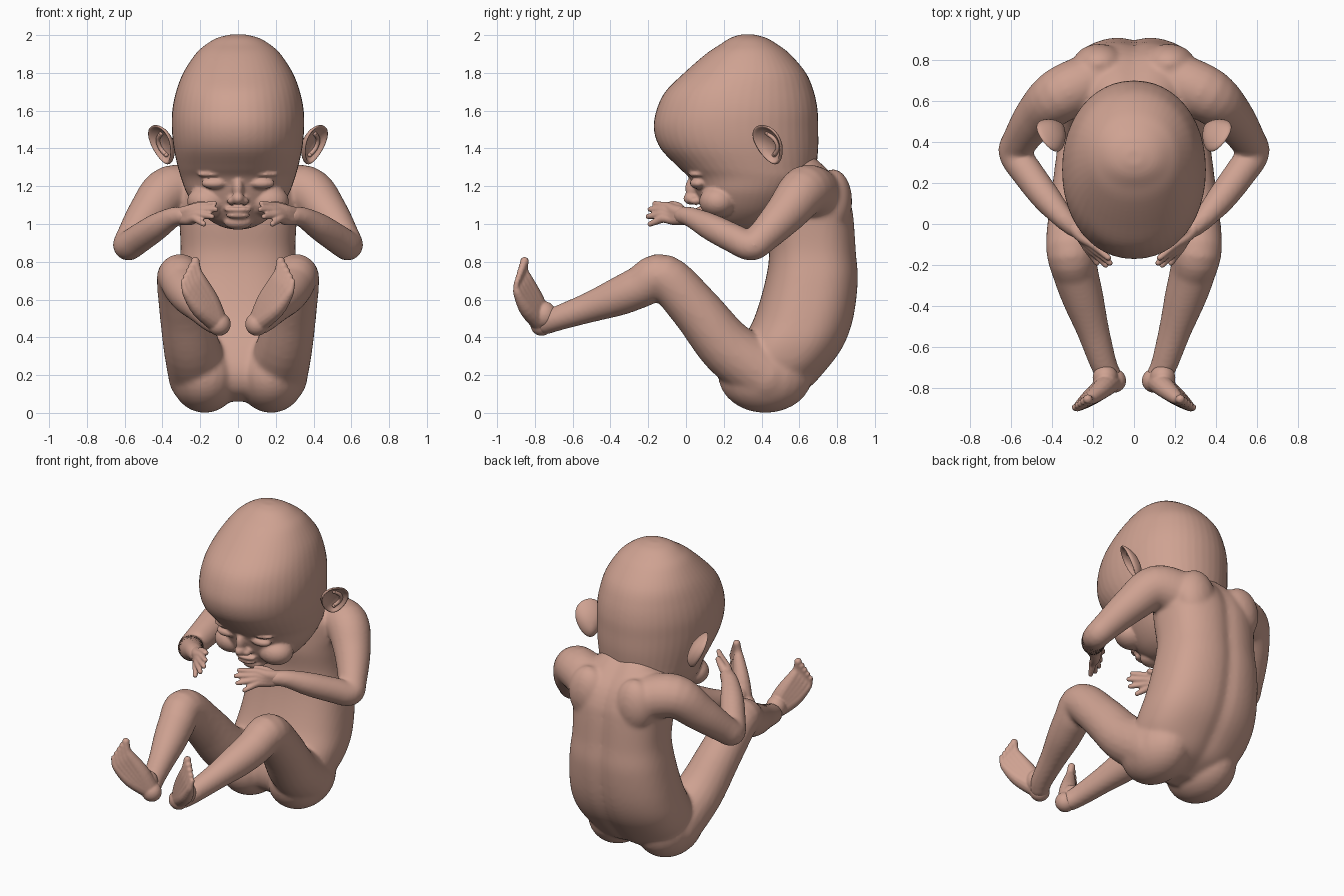
import bpy, bmesh, math
from mathutils import Vector, Matrix

if "Cube" in bpy.data.objects:
    bpy.data.objects.remove(bpy.data.objects["Cube"])

skin = bpy.data.materials.new("skin")
skin.diffuse_color = (0.62, 0.36, 0.285, 1)
skin.use_nodes = True
skin.node_tree.nodes["Principled BSDF"].inputs["Base Color"].default_value = skin.diffuse_color


def spline(rows, steps):
    """Catmull-Rom interpolation through rows of numbers."""
    out = []
    n = len(rows)
    for i in range(n - 1):
        a, b, c, d = rows[max(i - 1, 0)], rows[i], rows[i + 1], rows[min(i + 2, n - 1)]
        for k in range(steps):
            t = k / steps
            out.append([0.5 * (2 * q + (r - p) * t + (2 * p - 5 * q + 4 * r - s) * t * t
                               + (3 * q - p - 3 * r + s) * t ** 3)
                        for p, q, r, s in zip(a, b, c, d)])
    out.append(list(rows[-1]))
    return out


def loft(bm, rings):
    vs = [[bm.verts.new(p) for p in r] for r in rings]
    n = len(vs[0])
    for a, b in zip(vs, vs[1:]):
        for i in range(n):
            bm.faces.new((a[i], a[(i + 1) % n], b[(i + 1) % n], b[i]))
    bm.faces.new(vs[0][::-1])
    bm.faces.new(vs[-1])


def ball(bm, c, r, s=1):
    """Ellipsoid at c; s = -1 mirrors it."""
    m = Matrix.Translation((c[0] * s, c[1], c[2])) @ Matrix.Diagonal((*r, 1))
    bmesh.ops.create_uvsphere(bm, u_segments=24, v_segments=16, radius=1, matrix=m)


def tube(bm, pts, s=1, steps=5, seg=20):
    """Round limb through (x, y, z, radius) points with rounded ends."""
    path = spline(pts, steps)
    ps = [Vector((p[0] * s, p[1], p[2])) for p in path]
    u = v = prev = None
    rings = []
    for i, p in enumerate(ps):
        t = (ps[min(i + 1, len(ps) - 1)] - ps[max(i - 1, 0)]).normalized()
        if prev is None:
            u = t.orthogonal().normalized()
            v = t.cross(u)
        else:
            q = prev.rotation_difference(t)
            u, v = q @ u, q @ v
        prev = t
        rings.append([p + path[i][3] * (u * math.cos(a) + v * math.sin(a))
                      for a in (2 * math.pi * k / seg for k in range(seg))])
    loft(bm, rings)
    for e in (pts[0], pts[-1]):
        ball(bm, e[:3], (e[3],) * 3, s)


def slices(bm, rows, power, groove=0.0, seg=48):
    """Stack of rounded slices from (z, front y, back y, half width)."""
    rings = []
    for z, yf, yb, hw in spline(rows, 5):
        ring = []
        for k in range(seg):
            a = 2 * math.pi * k / seg
            c, s = math.cos(a), math.sin(a)
            x = hw * math.copysign(abs(c) ** (2 / power), c)
            y = (yf + yb) / 2 + (yb - yf) / 2 * math.copysign(abs(s) ** (2 / power), s)
            if s > 0:
                y -= groove * math.exp(-(x / 0.05) ** 2)
            ring.append((x, y, z))
        rings.append(ring)
    loft(bm, rings)


def finish(bm, name, voxel=0, smooth=0, subdiv=0):
    bmesh.ops.recalc_face_normals(bm, faces=bm.faces)
    me = bpy.data.meshes.new(name)
    bm.to_mesh(me)
    bm.free()
    ob = bpy.data.objects.new(name, me)
    bpy.context.collection.objects.link(ob)
    bpy.context.view_layer.objects.active = ob
    ob.select_set(True)
    if voxel:
        m = ob.modifiers.new("blend", 'REMESH')
        m.mode = 'VOXEL'
        m.voxel_size = voxel
        bpy.ops.object.modifier_apply(modifier="blend")
        m = ob.modifiers.new("soften", 'SMOOTH')
        m.factor = 0.5
        m.iterations = smooth
        bpy.ops.object.modifier_apply(modifier="soften")
    if subdiv:
        m = ob.modifiers.new("round", 'SUBSURF')
        m.levels = m.render_levels = subdiv
        bpy.ops.object.modifier_apply(modifier="round")
    ob.data.materials.clear()
    ob.data.materials.append(skin)
    ob.data.shade_smooth()
    ob.select_set(False)
    return ob


# Body: torso, buttocks, arms and legs blended together
bm = bmesh.new()
slices(bm, [(0.06, .36, .5, .1), (.12, .27, .64, .24), (.22, .24, .74, .33),
            (.35, .28, .835, .36), (.5, .36, .89, .35), (.7, .42, .915, .325),
            (.85, .44, .905, .305), (1.0, .42, .895, .31), (1.1, .42, .88, .32),
            (1.2, .42, .835, .30), (1.29, .43, .755, .22), (1.36, .48, .68, .14)],
       2.5, 0.018)
for s in (1, -1):
    ball(bm, (.175, .42, .2), (.185, .25, .2), s)          # buttock
    ball(bm, (.17, .78, 1.12), (.13, .1, .17), s)          # shoulder blade
    tube(bm, [(.2, .42, .2, .17), (.245, .22, .345, .15), (.285, .05, .55, .133),
              (.308, -.12, .72, .122), (.285, -.24, .668, .112), (.25, -.36, .615, .102),
              (.2, -.52, .555, .08), (.15, -.68, .5, .066), (.12, -.74, .475, .06)], s)
    tube(bm, [(.2, .7, 1.15, .14), (.36, .63, 1.175, .135), (.47, .53, 1.06, .112),
              (.555, .41, .935, .088), (.582, .345, .885, .08), (.52, .25, .925, .078),
              (.43, .13, .985, .072), (.345, .03, 1.035, .055), (.29, -.02, 1.045, .047)], s)
finish(bm, "body", 0.0125, 10)

# Head with closed eyes, nose, lips, cheeks and chin
bm = bmesh.new()
slices(bm, [(.972, .26, .34, .03), (.985, .2, .4, .085), (1.02, .14, .47, .15),
            (1.08, .09, .55, .215), (1.16, .055, .62, .27), (1.24, .02, .68, .3),
            (1.3, -.04, .69, .318), (1.4, -.135, .7, .34), (1.5, -.17, .7, .35),
            (1.6, -.157, .697, .348), (1.7, -.11, .677, .328), (1.8, -.01, .635, .29),
            (1.9, .105, .55, .225), (1.95, .18, .485, .17), (1.985, .235, .425, .11),
            (2.003, .29, .36, .04)], 2.1)
ball(bm, (0, .04, 1.19), (.03, .045, .06))                 # nose bridge
ball(bm, (0, .03, 1.135), (.034, .045, .034))              # nose tip
ball(bm, (0, .085, 1.076), (.075, .04, .015))              # upper lip
ball(bm, (0, .095, 1.044), (.065, .04, .015))              # lower lip
ball(bm, (0, .165, 1.01), (.075, .06, .04))                # chin
for s in (1, -1):
    ball(bm, (.034, .05, 1.122), (.024, .035, .02), s)     # nostril wing
    ball(bm, (.125, .065, 1.215), (.07, .045, .03), s)     # closed eyelid
    ball(bm, (.13, .075, 1.262), (.085, .06, .018), s)     # brow fold
    ball(bm, (.16, .17, 1.12), (.11, .1, .085), s)         # cheek
finish(bm, "head", 0.009, 4)

# Ears: tilted dish with a raised rim and inner ridge
for s, side in ((1, "right"), (-1, "left")):
    bm = bmesh.new()
    cen = Vector((.388, .45, 1.42))
    u = Vector((.62, .78, 0))
    v = Vector((.28, -.3, .9)).normalized()
    w = Vector((.78, -.62, 0))

    def ear_point(a, b, h):
        p = cen + u * a + v * b + w * h
        return Vector((p.x * s, p.y, p.z))

    rings = []
    for r, h in ((.03, -.04), (.5, -.035), (.85, -.005), (1, .015), (.97, .03),
                 (.87, .03), (.76, .008), (.4, -.008), (.03, -.012)):
        rings.append([ear_point(r * .088 * (1 + .25 * math.sin(a)) * math.cos(a),
                                r * .118 * math.sin(a), h)
                      for a in (2 * math.pi * k / 24 for k in range(24))])
    loft(bm, rings)
    ridge = [(.0, .065, .0), (.04, .03, .004), (.042, -.02, .004), (.005, -.06, .008)]
    tube(bm, [(*ear_point(*p), .012) for p in ridge], 1, 4, 10)
    finish(bm, side + "_ear", subdiv=1)

# Hands: a bone ray from the wrist through the knuckle for every finger
fingers = [((.205, -.095, 1.092), (.125, -.165, 1.108)), ((.2, -.115, 1.072), (.118, -.19, 1.078)),
           ((.21, -.122, 1.05), (.138, -.2, 1.04)), ((.225, -.118, 1.03), (.182, -.19, 1.0))]
for s, side in ((1, "right"), (-1, "left")):
    bm = bmesh.new()
    for i, (k, t) in enumerate(fingers):
        mid = [(a + b) / 2 for a, b in zip(k, t)]
        tube(bm, [(.3, -.01, 1.055 - .008 * i, .036), (.255, -.06, 1.072 - .016 * i, .031),
                  (*k, .024), (*mid, .0185), (*t, .0145)], s, 4, 14)
    tube(bm, [(.28, -.02, 1.06, .03), (.235, -.04, 1.09, .024), (.185, -.075, 1.107, .017)],
         s, 4, 14)                                         # thumb
    finish(bm, side + "_hand", 0.006, 3)

# Feet: heel, instep and five toes
for s, side in ((1, "right"), (-1, "left")):
    bm = bmesh.new()
    ball(bm, (.1, -.765, .47), (.062, .06, .062), s)
    ball(bm, (.14, -.75, .52), (.062, .065, .07), s)
    for i in range(5):
        f = i / 4
        mix = lambda a, b: tuple(p + (q - p) * f for p, q in zip(a, b))
        tube(bm, [(.11, -.765, .48, .056), mix((.15, -.80, .595, .05), (.205, -.84, .55, .044)),
                  mix((.202, -.845, .705, .035), (.268, -.888, .63, .026)),
                  mix((.217, -.858, .755, .023), (.283, -.898, .665, .017)),
                  mix((.226, -.855, .803, .023), (.29, -.895, .695, .015))], s, 4, 14)
    finish(bm, side + "_foot", 0.0065, 3)
